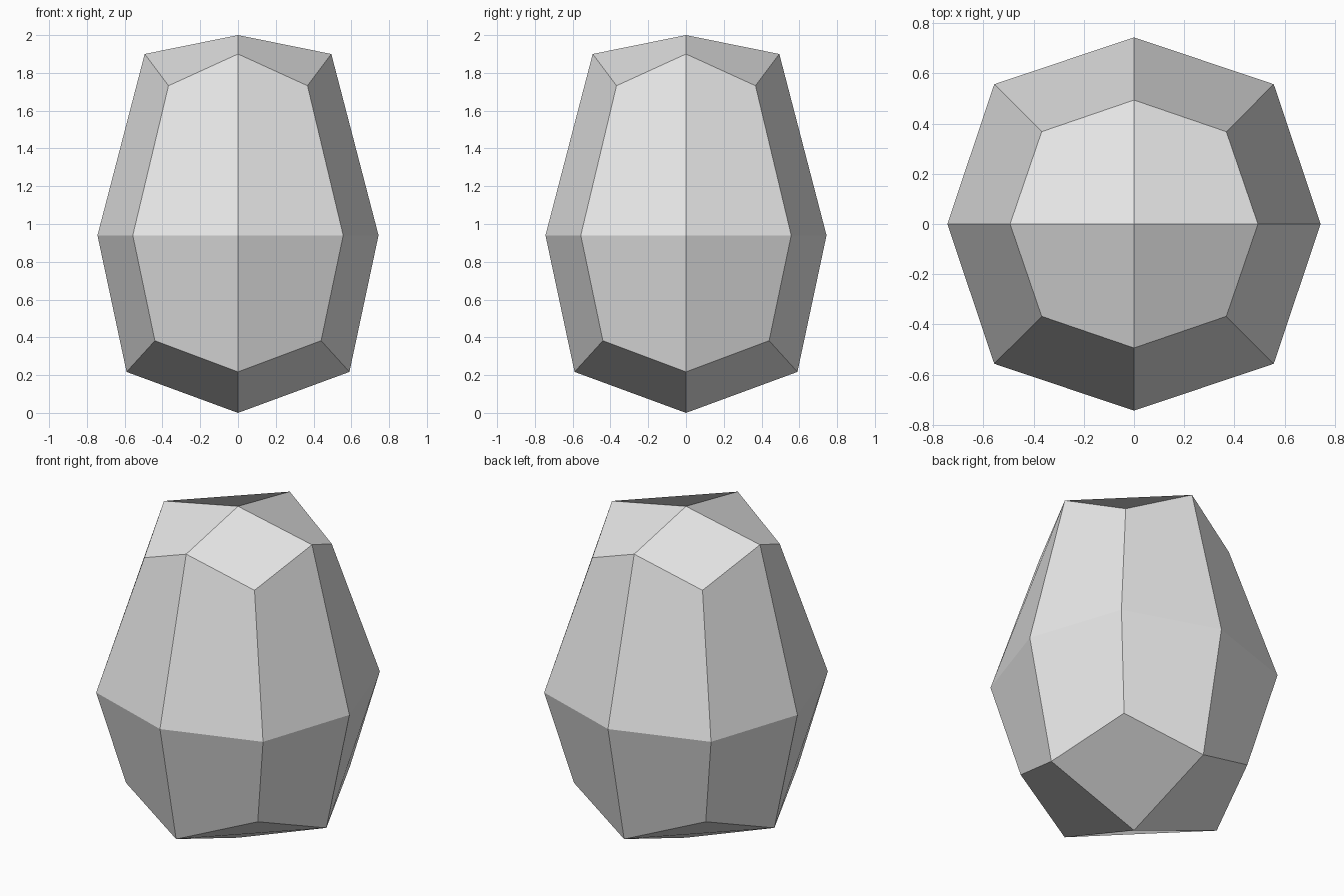
import bpy
from itertools import product

if "Cube" in bpy.data.objects:
    bpy.data.objects.remove(bpy.data.objects["Cube"], do_unlink=True)

# Each level: (radius on the axes, half-width on the diagonals)
WIDTHS = {1: (0.494, 0.368), 0: (0.744, 0.557), -1: (0.590, 0.440)}
# Each level: heights of the pole, the axis points and the diagonal points
HEIGHTS = {1: (2.0, 1.9, 1.732), 0: (0.94, 0.94, 0.94), -1: (0.0, 0.217, 0.382)}


def place(key):
    """Position of one point of the 3 x 3 x 3 lattice."""
    x, y, z = key
    count = abs(x) + abs(y)
    width = (0.0, *WIDTHS[z])[count]
    return (x * width, y * width, HEIGHTS[z][count])


# Boulder: rounded block with four quads on each of its six sides
keys = [k for k in product((-1, 0, 1), repeat=3) if any(k)]
index = {k: i for i, k in enumerate(keys)}
faces = []
for corner in product((-1, 1), repeat=3):
    for axis in range(3):
        a, b = (axis + 1) % 3, (axis + 2) % 3
        keep = lambda *used: index[tuple(corner[i] if i in used else 0 for i in range(3))]
        first, second = keep(axis, a), keep(axis, b)
        if corner[0] * corner[1] * corner[2] < 0:
            first, second = second, first
        faces.append((first, index[corner], second, keep(axis)))

mesh = bpy.data.meshes.new("boulder")
mesh.from_pydata([place(k) for k in keys], [], faces)
mesh.update()
mesh.shade_flat()
boulder = bpy.data.objects.new("boulder", mesh)
bpy.context.collection.objects.link(boulder)

# Stone colour
stone = bpy.data.materials.new("light grey stone")
stone.use_nodes = True
colour = (0.8, 0.8, 0.8, 1.0)
stone.diffuse_color = colour
for node in stone.node_tree.nodes:
    if node.type == "BSDF_PRINCIPLED":
        node.inputs["Base Color"].default_value = colour
mesh.materials.append(stone)
